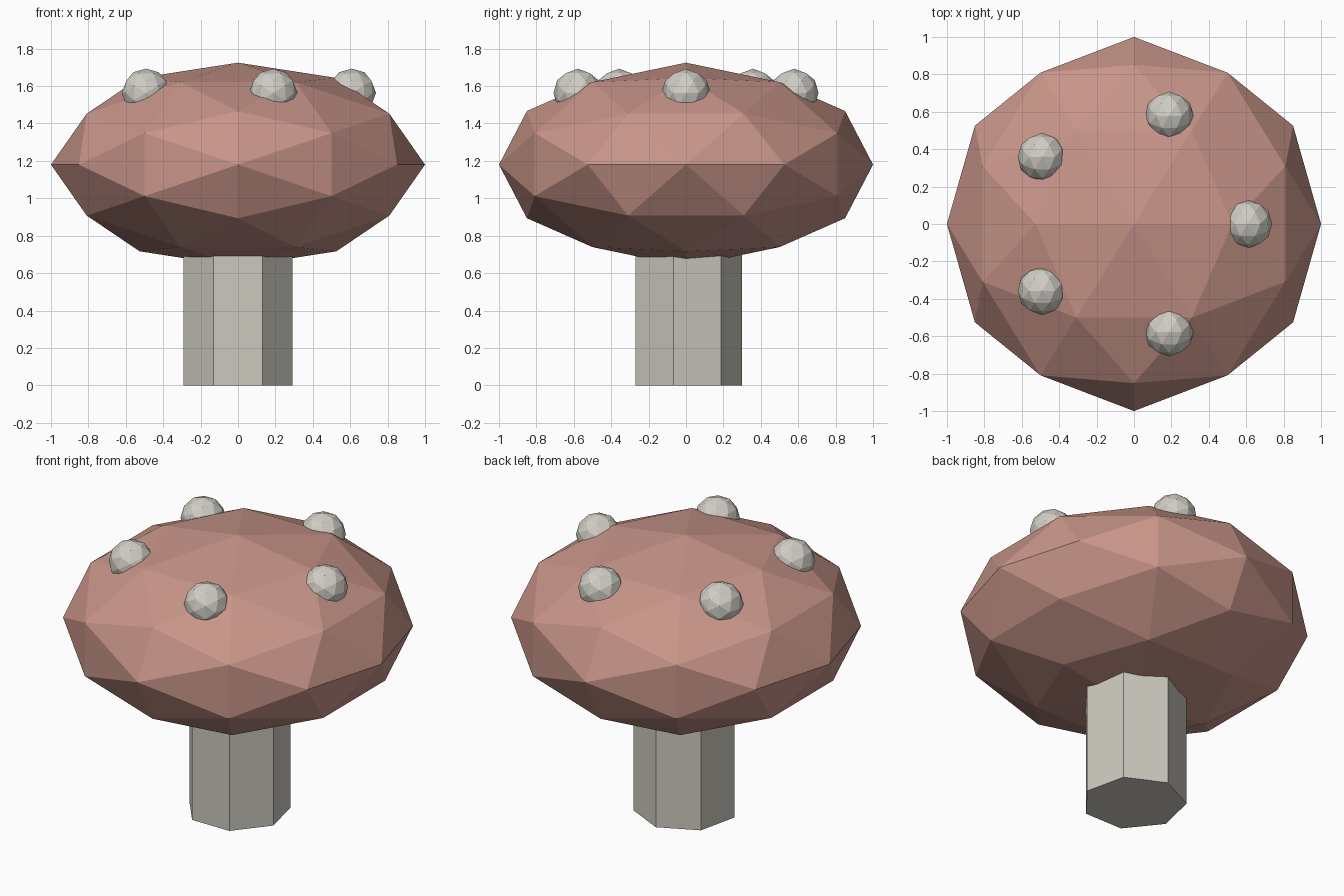
import bpy, bmesh, math
from itertools import combinations
from mathutils import Vector

if "Cube" in bpy.data.objects:
    bpy.data.objects.remove(bpy.data.objects["Cube"])


def material(name, rgb):
    m = bpy.data.materials.new(name)
    m.diffuse_color = (*rgb, 1)
    m.use_nodes = True
    m.node_tree.nodes["Principled BSDF"].inputs["Base Color"].default_value = m.diffuse_color
    return m


def add_object(name, bm, mat):
    bmesh.ops.recalc_face_normals(bm, faces=bm.faces)
    mesh = bpy.data.meshes.new(name)
    bm.to_mesh(mesh)
    bm.free()
    mesh.materials.append(mat)
    obj = bpy.data.objects.new(name, mesh)
    bpy.context.collection.objects.link(obj)
    return obj


def faceted_ball(name, center, scale, mat):
    """80-sided ball: golden-rectangle icosahedron plus its edge midpoints."""
    phi = (1 + math.sqrt(5)) / 2
    corners = []
    for a in (-1, 1):
        for b in (-phi, phi):
            corners += [Vector((b, a, 0)), Vector((0, b, a)), Vector((a, 0, b))]
    mids = [p + q for p, q in combinations(corners, 2) if (p - q).length < 2.1]
    bm = bmesh.new()
    for p in corners + mids:
        n = p.normalized()
        bm.verts.new([c + s * k for c, s, k in zip(center, scale, n)])
    bmesh.ops.convex_hull(bm, input=bm.verts)
    return add_object(name, bm, mat)


cap_mat = material("dusty red", (0.577, 0.300, 0.250))
stem_mat = material("pale stone", (0.600, 0.580, 0.515))
spot_mat = material("off white", (0.630, 0.610, 0.555))

# Seven-sided stem, running up into the cap
bm = bmesh.new()
ring = [bm.verts.new((0.3 * math.sin(math.tau * i / 7),
                      0.3 * math.cos(math.tau * i / 7), 0)) for i in range(7)]
base = bm.faces.new(ring)
top = bmesh.ops.extrude_face_region(bm, geom=[base], use_keep_orig=True)["geom"]
bmesh.ops.translate(bm, vec=(0, 0, 1.0),
                    verts=[v for v in top if isinstance(v, bmesh.types.BMVert)])
add_object("stem", bm, stem_mat)

# Squashed faceted cap
faceted_ball("cap", (0, 0, 1.18), (1, 1, 0.545), cap_mat)

# Ring of five spots half sunk into the cap
for i in range(5):
    a = math.tau * i / 5
    faceted_ball(f"spot_{i + 1}", (0.608 * math.cos(a), 0.608 * math.sin(a), 1.563),
                 (0.13, 0.13, 0.13), spot_mat)
